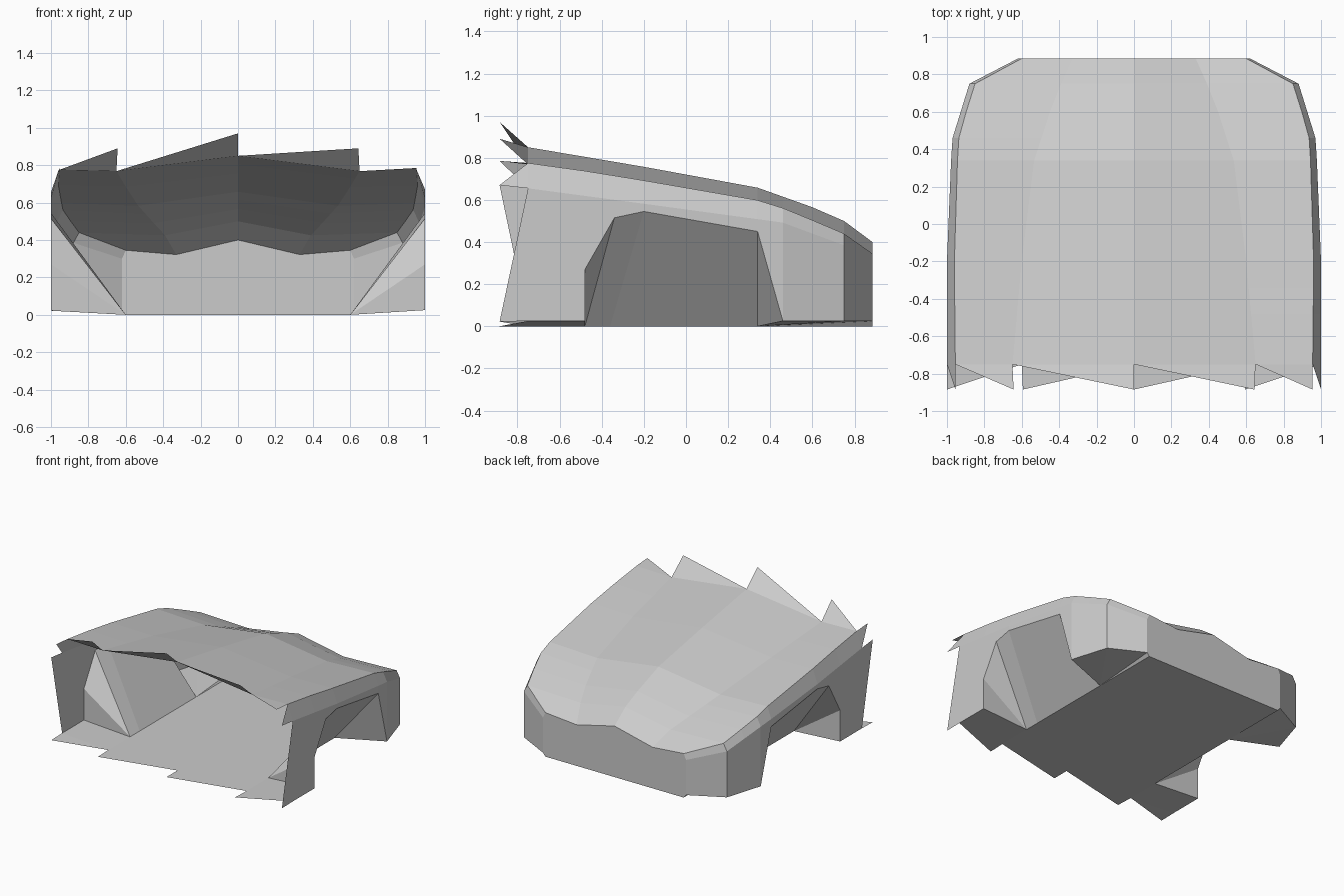
import bpy, bmesh

if "Cube" in bpy.data.objects:
    bpy.data.objects.remove(bpy.data.objects["Cube"])

# Lengthwise profiles, each station is (y, x, z)
RIDGE = [(-.75, 0, .85), (-.2, 0, .757), (.32, 0, .665), (.6, 0, .565), (.75, 0, .5), (.885, 0, .40)]
DIP = [(-.75, .65, .768), (-.2, .60, .685), (.32, .54, .59), (.6, .45, .49), (.75, .39, .425), (.885, .33, .322)]
SHOULDER = [(-.75, .955, .775), (-.6, .957, .757), (0, .962, .66), (.32, .945, .605),
            (.48, .935, .555), (.75, .85, .44), (.885, .60, .345)]
BELT = [(-.75, 1, .655), (0, 1, .555), (.46, .97, .492), (.75, .88, .385), (.885, .62, .30)]
# Bottom edge of the body side, following the wheel arch
LOWER = [(-.75, .025), (-.48, .025), (-.48, .27), (-.34, .515), (-.2, .545), (.34, .45),
         (.46, .025), (.6, .025), (.75, .025), (.885, .025)]
ARCH = LOWER[1:7]


def at(profile, y, s=1):
    """Point on a profile at station y, on side s."""
    for a, b in zip(profile, profile[1:]):
        if y <= b[0] + 1e-6:
            t = (y - a[0]) / (b[0] - a[0])
            return (s * (a[1] + t * (b[1] - a[1])), y, a[2] + t * (b[2] - a[2]))


def low(y, z, s):
    return (at(BELT, y, s)[0], y, z)


def make(name, polys):
    bm = bmesh.new()
    for p in polys:
        bm.faces.new([bm.verts.new(v) for v in p])
    bmesh.ops.remove_doubles(bm, verts=bm.verts, dist=1e-4)
    bmesh.ops.recalc_face_normals(bm, faces=bm.faces)
    me = bpy.data.meshes.new(name)
    bm.to_mesh(me)
    bm.free()
    ob = bpy.data.objects.new(name, me)
    bpy.context.collection.objects.link(ob)
    return ob


def strips(lines, ys, s):
    """Quads between neighbouring profiles."""
    return [(at(a, y0, s), at(b, y0, s), at(b, y1, s), at(a, y1, s))
            for a, b in zip(lines, lines[1:]) for y0, y1 in zip(ys, ys[1:])]


YS = sorted({y for y, z in LOWER})
top, sides, wells, floor = [], [], [], []
for s in (1, -1):
    # Hood with raised centre ridge and chamfered shoulders
    top += strips([RIDGE, DIP, SHOULDER, BELT], YS, s)
    # Body side above the wheel arch
    for (y0, z0), (y1, z1) in zip(LOWER, LOWER[1:]):
        if y1 > y0:
            sides.append((at(BELT, y0, s), at(BELT, y1, s), low(y1, z1, s), low(y0, z0, s)))
    # Wheel well sloping in to the floor
    n = len(ARCH) - 1
    inner = [(s * .6, y, 0) for y in (-.48, -.48, -.48, -.36, .34, .34)]
    for i in range(n):
        face = [low(*ARCH[i], s), low(*ARCH[i + 1], s), inner[i + 1]]
        if inner[i] != inner[i + 1]:
            face.append(inner[i])
        wells.append(face)
    # Floor outer flaps and centre
    fi = [(s * .6, y, 0) for y in (-.75, -.48, .34, .885)]
    floor.append((fi[0], fi[1], low(-.48, .025, s), low(-.75, .025, s)))
    rear = [low(y, .025, s) for y in (.46, .6, .75, .885)]
    for a, b in zip(rear, rear[1:]):
        floor.append((fi[2], a, b))
    floor.append((fi[2], rear[-1], fi[3]))
    floor.append(((0, -.75, 0), *fi, (0, .885, 0)))

make("hood", top)
make("body_sides", sides)
make("wheel_wells", wells)
make("floor_pan", floor)

# Upright end panel
E = .885
half = lambda s: [at(DIP, E, s), at(SHOULDER, E, s), at(BELT, E, s), low(E, .025, s), (s * .6, E, 0)]
make("end_panel", [[at(RIDGE, E), *half(s), (0, E, 0)] for s in (1, -1)])

# Jagged teeth round the open front edge, each pointing from its clockwise end
F, T = -.75, -.885
right = [(at(DIP, F), .89), (at(SHOULDER, F), .785), (at(BELT, F), .67),
         ((1, F, .025), .022), ((.6, F, 0), 0)]
left = [((-p[0], p[1], p[2]), z) for p, z in reversed(right)]
ring = [(at(RIDGE, F), .97)] + right + [((0, F, 0), 0)] + left
teeth = []
for i, (p, _) in enumerate(ring):
    q, z = ring[(i + 1) % len(ring)]
    teeth.append((p, q, (q[0] * .99 if abs(q[0]) < .9 else q[0], T, z)))
make("jagged_front_edge", teeth)
